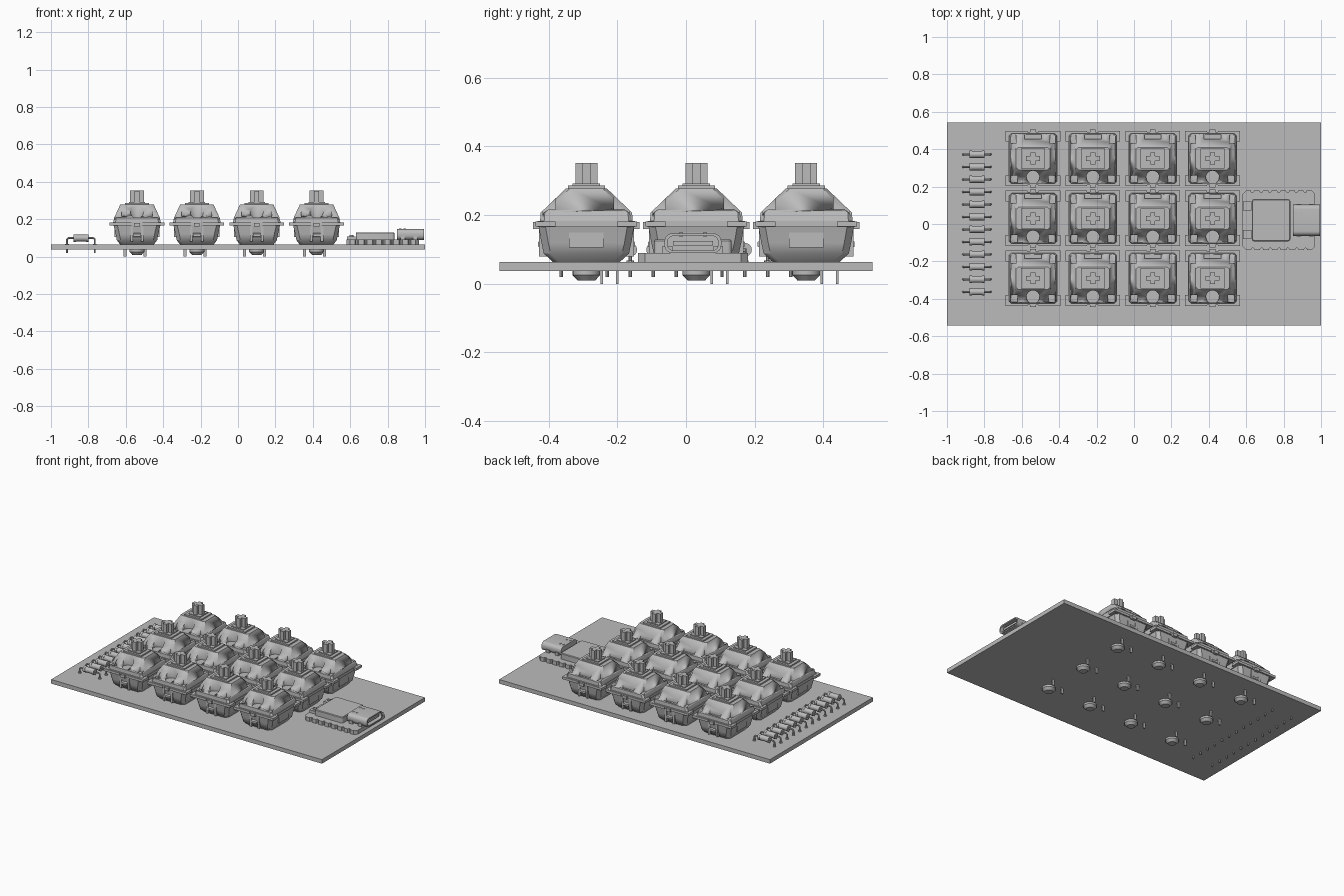
import bpy, bmesh, math
from mathutils import Vector, Matrix

if "Cube" in bpy.data.objects:
    bpy.data.objects.remove(bpy.data.objects["Cube"], do_unlink=True)

grey = bpy.data.materials.new("plain_grey")
grey.use_nodes = True
grey.diffuse_color = (0.5, 0.5, 0.5, 1)
for node in grey.node_tree.nodes:
    if node.type == 'BSDF_PRINCIPLED':
        node.inputs["Base Color"].default_value = grey.diffuse_color
        node.inputs["Roughness"].default_value = 0.6


# ---------- helpers ----------
def rounded_rect(hx, hy, r, seg=1):
    """Outline of a rectangle with rounded (seg > 1) or chamfered corners."""
    pts = []
    for k, (sx, sy) in enumerate([(1, 1), (-1, 1), (-1, -1), (1, -1)]):
        for i in range(seg + 1):
            a = (k + i / seg) * math.pi / 2
            pts.append((sx * (hx - r) + r * math.cos(a), sy * (hy - r) + r * math.sin(a)))
    return pts


def skin(bm, loops):
    """Bridge matching 3D loops and cap both ends."""
    rings = [[bm.verts.new(p) for p in loop] for loop in loops]
    for a, b in zip(rings, rings[1:]):
        n = len(a)
        for i in range(n):
            bm.faces.new((a[i], a[(i + 1) % n], b[(i + 1) % n], b[i]))
    bm.faces.new(rings[0])
    bm.faces.new(rings[-1])


def loft(bm, sections, r=0.02, seg=1):
    """Stack of rounded rectangles given as (z, half x, half y)."""
    skin(bm, [[(x, y, z) for x, y in rounded_rect(hx, hy, r, seg)] for z, hx, hy in sections])


def box(bm, x, y, z):
    """Box from (min, max) ranges."""
    lo, hi = Vector((x[0], y[0], z[0])), Vector((x[1], y[1], z[1]))
    m = Matrix.Translation((lo + hi) / 2) @ Matrix.Diagonal((*(hi - lo), 1))
    bmesh.ops.create_cube(bm, size=1, matrix=m)


def rod(bm, a, b, r1, r2=None, sides=12):
    """Cylinder or cone between two points."""
    a, b = Vector(a), Vector(b)
    rot = (b - a).to_track_quat('Z', 'Y').to_matrix().to_4x4()
    bmesh.ops.create_cone(bm, cap_ends=True, segments=sides, radius1=r1,
                          radius2=r1 if r2 is None else r2, depth=(b - a).length,
                          matrix=Matrix.Translation((a + b) / 2) @ rot)


def finish(name, bm):
    bmesh.ops.recalc_face_normals(bm, faces=bm.faces[:])
    mesh = bpy.data.meshes.new(name)
    bm.to_mesh(mesh)
    bm.free()
    mesh.materials.append(grey)
    ob = bpy.data.objects.new(name, mesh)
    bpy.context.collection.objects.link(ob)
    bpy.ops.object.select_all(action='DESELECT')
    ob.select_set(True)
    bpy.context.view_layer.objects.active = ob
    bpy.ops.object.shade_smooth_by_angle(angle=math.radians(35))
    return ob


def repeat(ob, places):
    """Place the part at the first spot and linked copies at the others."""
    for i, p in enumerate(places):
        o = ob if i == 0 else ob.copy()
        if i:
            bpy.context.collection.objects.link(o)
        o.location = p


# ---------- main circuit board ----------
bm = bmesh.new()
box(bm, (-1, 1), (-0.543, 0.543), (0.037, 0.064))
finish("main_board", bm)

# ---------- switches ----------
PITCH = 0.32
spots = [(-0.54 + PITCH * c, 0.03 + PITCH * r, 0) for r in (-1, 0, 1) for c in range(4)]

# lower housing with flange, side panels and clips
bm = bmesh.new()
loft(bm, [(0.064, 0.09, 0.098), (0.088, 0.108, 0.124), (0.12, 0.114, 0.131), (0.167, 0.125, 0.139)])
box(bm, (-0.13, 0.13), (-0.142, 0.142), (0.165, 0.183))
for s in (-1, 1):
    y0, y1 = sorted((s * 0.09, s * 0.148))
    loft_z = (0.166, 0.182)
    box(bm, (-0.146, -0.03), (y0, y1), loft_z)
    box(bm, (0.03, 0.146), (y0, y1), loft_z)
    box(bm, (-0.015, 0.015), sorted((s * 0.13, s * 0.155)), (0.16, 0.18))
    box(bm, sorted((s * 0.09, s * 0.121)), (-0.05, 0.05), (0.105, 0.167))
    for t in (-1, 1):
        box(bm, sorted((t * 0.022, t * 0.036)), sorted((s * 0.1, s * 0.138)), (0.08, 0.167))
    rod(bm, (-0.02, s * 0.13, 0.115), (0.02, s * 0.13, 0.115), 0.013, sides=6)
repeat(finish("lower_housing", bm), spots)

# upper housing, with corner pockets, lamp hole and rear slot cut in
bm = bmesh.new()
loft(bm, [(0.18, 0.128, 0.135), (0.207, 0.122, 0.133), (0.277, 0.09, 0.06)], r=0.012)
upper = finish("upper_housing", bm)
bm = bmesh.new()
for s in (-1, 1):
    box(bm, sorted((s * 0.082, s * 0.118)), (-0.128, -0.09), (0.2, 0.3))
    box(bm, sorted((s * 0.09, s * 0.118)), (0.08, 0.126), (0.205, 0.3))
rod(bm, (0, -0.1, 0.208), (0, -0.1, 0.3), 0.035, sides=20)
box(bm, (-0.045, 0.045), (0.105, 0.128), (0.205, 0.3))
cutter = finish("housing_cutter", bm)
cutter.hide_render = True
mod = upper.modifiers.new("pockets", 'BOOLEAN')
mod.operation, mod.object, mod.solver = 'DIFFERENCE', cutter, 'EXACT'
bpy.ops.object.select_all(action='DESELECT')
bpy.context.view_layer.objects.active = upper
upper.select_set(True)
bpy.ops.object.modifier_apply(modifier=mod.name)
bpy.data.objects.remove(cutter, do_unlink=True)
repeat(upper, spots)

# cross-shaped stem on its collar
bm = bmesh.new()
box(bm, (-0.064, 0.064), (-0.054, 0.054), (0.27, 0.286))
box(bm, (-0.044, 0.044), (-0.04, 0.04), (0.28, 0.292))
box(bm, (-0.037, 0.037), (-0.013, 0.013), (0.285, 0.352))
box(bm, (-0.013, 0.013), (-0.032, 0.032), (0.285, 0.3515))
repeat(finish("stem", bm), spots)

# centre post and contact pins below the board
bm = bmesh.new()
rod(bm, (0, 0, 0.025), (0, 0, 0.066), 0.04, sides=24)
rod(bm, (0, 0, 0.009), (0, 0, 0.025), 0.025, 0.04, sides=24)
repeat(finish("centre_post", bm), spots)
bm = bmesh.new()
for x, y in ((-0.064, 0.045), (0.043, 0.09)):
    box(bm, (x - 0.008, x + 0.008), (y - 0.004, y + 0.004), (0, 0.07))
repeat(finish("contact_pins", bm), spots)

# ---------- diodes ----------
bm = bmesh.new()
rod(bm, (-0.038, 0, 0.099), (0.038, 0, 0.099), 0.018, sides=16)
for s in (-1, 1):
    rod(bm, (s * 0.026, 0, 0.099), (s * 0.04, 0, 0.099), 0.02, sides=16)
    rod(bm, (s * 0.03, 0, 0.099), (s * 0.068, 0, 0.099), 0.005, sides=8)
    rod(bm, (s * 0.066, 0, 0.1), (s * 0.075, 0, 0.091), 0.005, sides=8)
    rod(bm, (s * 0.074, 0, 0.093), (s * 0.074, 0, 0.02), 0.005, sides=8)
    rod(bm, (s * 0.074, 0, 0.06), (s * 0.074, 0, 0.068), 0.011, sides=10)
repeat(finish("diode", bm), [(-0.84, 0.372 - 0.0668 * i, 0) for i in range(12)])

# ---------- controller ----------
CX, CY = 0.775, 0.02


def notched_edge(s):
    """One long edge with half-round solder notches."""
    pts = [(s * 0.194, s * 0.14), (s * 0.175, s * 0.16)]
    for i in range(7):
        x = s * (0.14 - i * 0.047)
        for k in range(6):
            a = math.pi * k / 5
            pts.append((x + s * 0.009 * math.cos(a), s * (0.16 - 0.012 * math.sin(a))))
    return pts + [(-s * 0.175, s * 0.16), (-s * 0.194, s * 0.14)]


bm = bmesh.new()
outline = notched_edge(1) + notched_edge(-1)
skin(bm, [[(x, y, z) for x, y in outline] for z in (0.064, 0.09)])
finish("controller_board", bm).location = (CX, CY, 0)

bm = bmesh.new()
loft(bm, [(0.088, 0.103, 0.113), (0.125, 0.103, 0.113), (0.129, 0.099, 0.109)], r=0.012, seg=3)
finish("metal_shield", bm).location = (0.733, CY, 0)

bm = bmesh.new()
box(bm, (-0.023, 0.023), (-0.024, 0.024), (0.088, 0.108))
rod(bm, (0, 0, 0.1), (0, 0, 0.116), 0.011, sides=16)
repeat(finish("push_button", bm), [(0.606, CY + s * 0.075, 0) for s in (-1, 1)])

bm = bmesh.new()
box(bm, (0.585, 0.622), (CY - 0.03, CY + 0.03), (0.088, 0.098))
finish("small_chip", bm)

# hollow port with contact tongue and mounting feet
bm = bmesh.new()
sections = [(0.85, 0.083, 0.029), (0.995, 0.083, 0.029), (0.995, 0.074, 0.021), (0.88, 0.074, 0.021)]
skin(bm, [[(x, y, z) for y, z in rounded_rect(hy, hz, hz * 0.85, 6)] for x, hy, hz in sections])
box(bm, (0.87, 0.985), (-0.058, 0.058), (-0.007, 0.007))
for s in (-1, 1):
    for x in (0.868, 0.935):
        box(bm, (x, x + 0.025), sorted((s * 0.06, s * 0.088)), (-0.034, -0.008))
    for x in (0.862, 0.885):
        box(bm, (x, x + 0.012), (s * 0.035 - 0.006, s * 0.035 + 0.006), (0.02, 0.031))
finish("cable_port", bm).location = (0, CY, 0.118)
